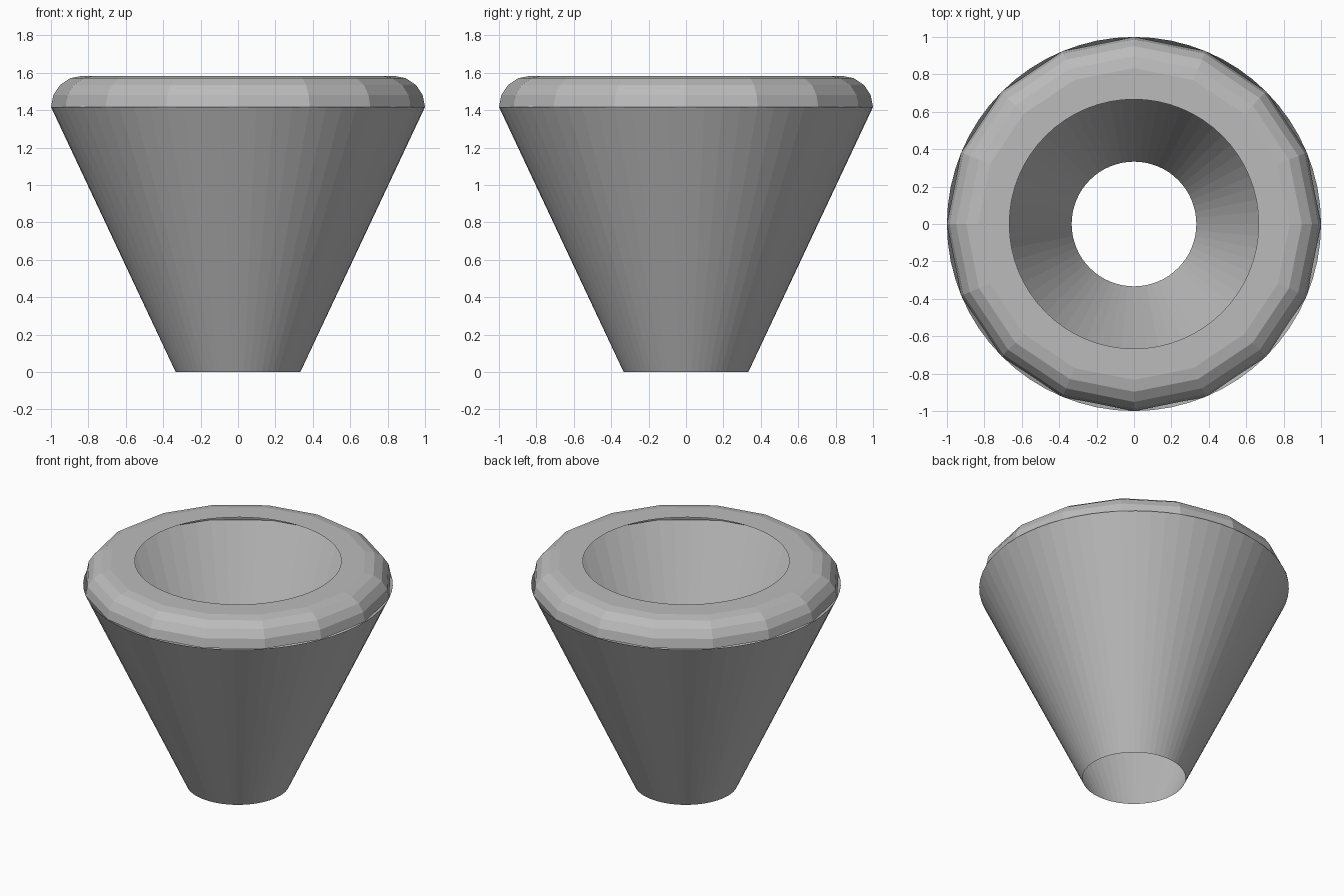
import bpy, bmesh, math

cube = bpy.data.objects.get("Cube")
if cube:
    bpy.data.objects.remove(cube)

grey = bpy.data.materials.new("plain_grey")
grey.use_nodes = True
colour = (0.5, 0.5, 0.5, 1)
grey.diffuse_color = colour
grey.node_tree.nodes["Principled BSDF"].inputs["Base Color"].default_value = colour

HOLE, MID, OUTER = 1 / 3, 5 / 6, 1.0   # radii
RIM_Z, ROUND = 1.417, 1 / 6            # rim height and rounding radius
TOP_Z = RIM_Z + ROUND


def sheet(name, rings):
    """Join rings of (radius, height, sides), bottom or outside first."""
    bm = bmesh.new()
    loops = []
    for radius, z, sides in rings:
        angles = [math.tau * i / sides for i in range(sides)]
        loops.append([bm.verts.new((radius * math.cos(a), radius * math.sin(a), z))
                      for a in angles])
    for low, high in zip(loops, loops[1:]):
        step = len(high) // len(low)
        for i in range(len(low)):
            j = (i + 1) % len(low)
            inner = [high[(i * step + k) % len(high)] for k in range(step, -1, -1)]
            bm.faces.new([low[i], low[j]] + inner)
    mesh = bpy.data.meshes.new(name)
    bm.to_mesh(mesh)
    bm.free()
    mesh.materials.append(grey)
    obj = bpy.data.objects.new(name, mesh)
    bpy.context.collection.objects.link(obj)
    return obj


# Thin open cone wall
sheet("cone_wall", [(HOLE, 0, 64), (OUTER, RIM_Z, 64)])

# Faceted rounded shoulder
arc = [math.radians(22.5 * i) for i in range(5)]
sheet("rounded_rim", [(MID + ROUND * math.cos(a), RIM_Z + ROUND * math.sin(a), 16)
                      for a in arc])

# Flat lid with a round opening
sheet("top_lid", [(MID, TOP_Z, 16), (2 / 3, TOP_Z, 64)])
